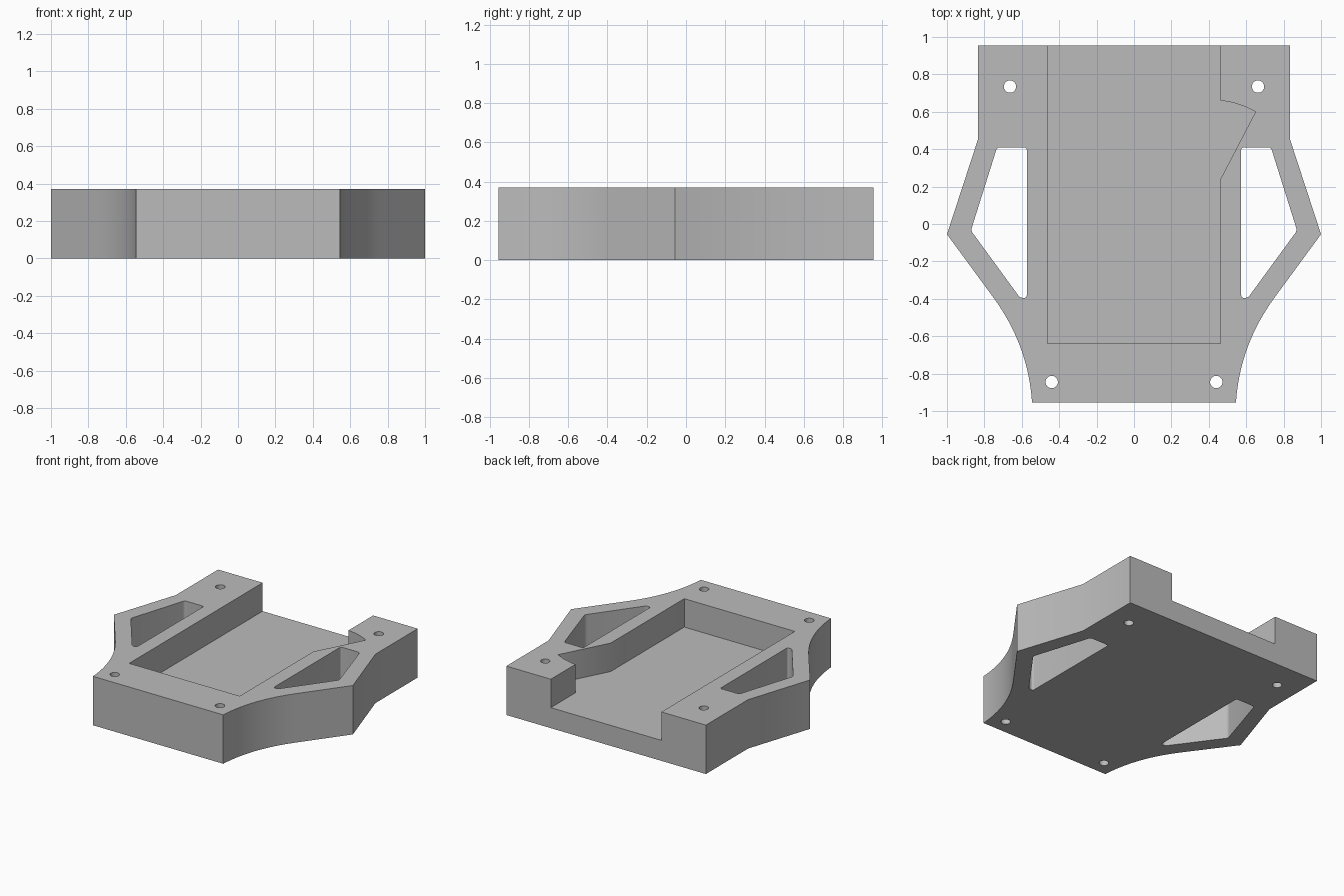
import bpy
import bmesh
import math
from mathutils import Vector

if "Cube" in bpy.data.objects:
    bpy.data.objects.remove(bpy.data.objects["Cube"], do_unlink=True)

HEIGHT = 0.37
FLOOR = 0.155
BACK = 0.955

grey = bpy.data.materials.new("mid grey")
grey.use_nodes = True
grey.diffuse_color = (0.5, 0.5, 0.5, 1)
grey.node_tree.nodes["Principled BSDF"].inputs["Base Color"].default_value = (0.5, 0.5, 0.5, 1)


def bezier(a, b, c, steps):
    """Points along a quadratic curve from a to c."""
    a, b, c = Vector(a), Vector(b), Vector(c)
    ts = [i / steps for i in range(steps + 1)]
    return [a * (1 - t) ** 2 + b * 2 * t * (1 - t) + c * t * t for t in ts]


def rounded(points, radius):
    """Soften every corner of a closed outline."""
    pts = [Vector(p) for p in points]
    out = []
    for i, p in enumerate(pts):
        before = (pts[i - 1] - p).normalized() * radius
        after = (pts[(i + 1) % len(pts)] - p).normalized() * radius
        out += bezier(p + before, p, p + after, 5)
    return out


def mirrored(points):
    return [(-p[0], p[1]) for p in reversed(points)]


def circle(x, y, radius, sides=32):
    angles = [2 * math.pi * i / sides for i in range(sides)]
    return [(x + radius * math.cos(a), y + radius * math.sin(a)) for a in angles]


def prism(name, outline, z0, z1):
    """Extrude a flat outline between two heights."""
    bm = bmesh.new()
    face = bm.faces.new([bm.verts.new((p[0], p[1], z0)) for p in outline])
    top = bmesh.ops.extrude_face_region(bm, geom=[face])["geom"]
    bmesh.ops.translate(bm, vec=(0, 0, z1 - z0),
                        verts=[v for v in top if isinstance(v, bmesh.types.BMVert)])
    bmesh.ops.recalc_face_normals(bm, faces=bm.faces)
    mesh = bpy.data.meshes.new(name)
    bm.to_mesh(mesh)
    bm.free()
    mesh.materials.append(grey)
    obj = bpy.data.objects.new(name, mesh)
    bpy.context.collection.objects.link(obj)
    return obj


# Body: concave front flanks, pointed sides, square back
half = bezier((0.545, -BACK), (0.565, -0.647), (0.754, -0.39), 16)
half += [(1, -0.055), (0.835, 0.45), (0.835, BACK)]
body = prism("mounting_block", half + mirrored(half), 0, HEIGHT)

# Pocket open at the back, with a side notch on the left wall
notch = bezier((0.65, 0.60), (0.56, 0.65), (0.4625, 0.66), 8)
pocket = [(-0.4625, -0.64), (0.4625, -0.64), (0.4625, 0.24)] + notch
pocket += [(0.4625, 1.1), (-0.4625, 1.1)]
cutters = [prism("pocket_cutter", pocket, FLOOR, 0.6)]

# Side windows with softened corners
window = rounded([(0.573, 0.41), (0.732, 0.41), (0.872, -0.035),
                  (0.609, -0.395), (0.573, -0.395)], 0.016)
for side, outline in (("left", window), ("right", mirrored(window))):
    cutters.append(prism(side + "_window_cutter", outline, -0.2, 0.6))

# Four through holes for screws
for x, y in ((0.663, 0.735), (0.44, -0.845)):
    for sign in (-1, 1):
        cutters.append(prism("screw_hole_cutter", circle(sign * x, y, 0.033), -0.2, 0.6))

bpy.ops.object.select_all(action="DESELECT")
body.select_set(True)
bpy.context.view_layer.objects.active = body
for cutter in cutters:
    cutter.hide_render = True
    cut = body.modifiers.new("cut", "BOOLEAN")
    cut.operation = "DIFFERENCE"
    cut.solver = "EXACT"
    cut.object = cutter
    bpy.ops.object.modifier_apply(modifier=cut.name)
    bpy.data.objects.remove(cutter, do_unlink=True)

bpy.ops.object.shade_smooth_by_angle(angle=math.radians(30))
